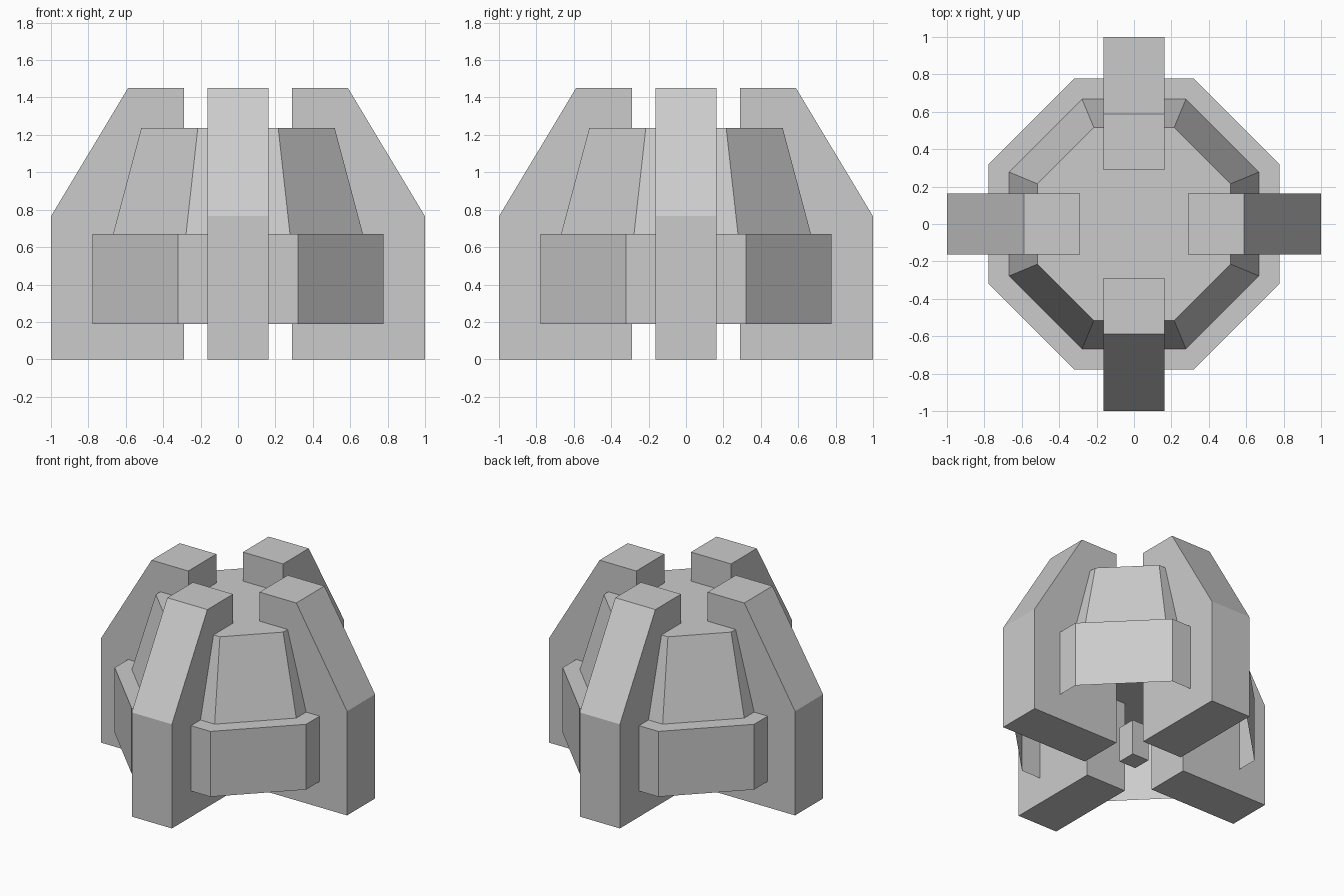
import bpy
import bmesh
from math import pi
from mathutils import Matrix

if "Cube" in bpy.data.objects:
    bpy.data.objects.remove(bpy.data.objects["Cube"])


def finish(name, bm):
    bmesh.ops.recalc_face_normals(bm, faces=bm.faces)
    mesh = bpy.data.meshes.new(name)
    bm.to_mesh(mesh)
    bm.free()
    obj = bpy.data.objects.new(name, mesh)
    bpy.context.collection.objects.link(obj)
    return obj


def octagon(bm, a, b, z):
    """Cut-corner square: half-width a, flat side half-length b."""
    pts = [(a, -b), (a, b), (b, a), (-b, a), (-a, b), (-a, -b), (-b, -a), (b, -a)]
    return [bm.verts.new((x, y, z)) for x, y in pts]


def open_shell(name, low, high):
    """Octagonal wall with a closed top and an open underside."""
    bm = bmesh.new()
    lo, hi = octagon(bm, *low), octagon(bm, *high)
    for i in range(8):
        j = (i + 1) % 8
        bm.faces.new((lo[i], lo[j], hi[j], hi[i]))
    bm.faces.new(hi)
    finish(name, bm)


# Four upright fins with a sloped outer shoulder
FIN_PROFILE = [(0.29, 0), (1.0, 0), (1.0, 0.765), (0.588, 1.45), (0.29, 1.45)]
FIN_HALF_WIDTH = 0.163
for i, side in enumerate(("right", "back", "left", "front")):
    bm = bmesh.new()
    face = bm.faces.new([bm.verts.new((r, -FIN_HALF_WIDTH, z)) for r, z in FIN_PROFILE])
    ext = bmesh.ops.extrude_face_region(bm, geom=[face], use_keep_orig=True)
    new = [g for g in ext["geom"] if isinstance(g, bmesh.types.BMVert)]
    bmesh.ops.translate(bm, verts=new, vec=(0, 2 * FIN_HALF_WIDTH, 0))
    bm.transform(Matrix.Rotation(i * pi / 2, 4, "Z"))
    finish(f"{side}_fin", bm)

# Lower band and tapered upper body
open_shell("lower_band", (0.778, 0.32, 0.19), (0.778, 0.32, 0.67))
open_shell("upper_body", (0.668, 0.278, 0.67), (0.517, 0.215, 1.237))

# Small core block hidden between the fins
bm = bmesh.new()
bmesh.ops.create_cube(bm, size=1.0)
bm.transform(Matrix.Translation((0, 0, 0.17)) @ Matrix.Diagonal((0.136, 0.136, 0.26, 1)))
finish("core_block", bm)
